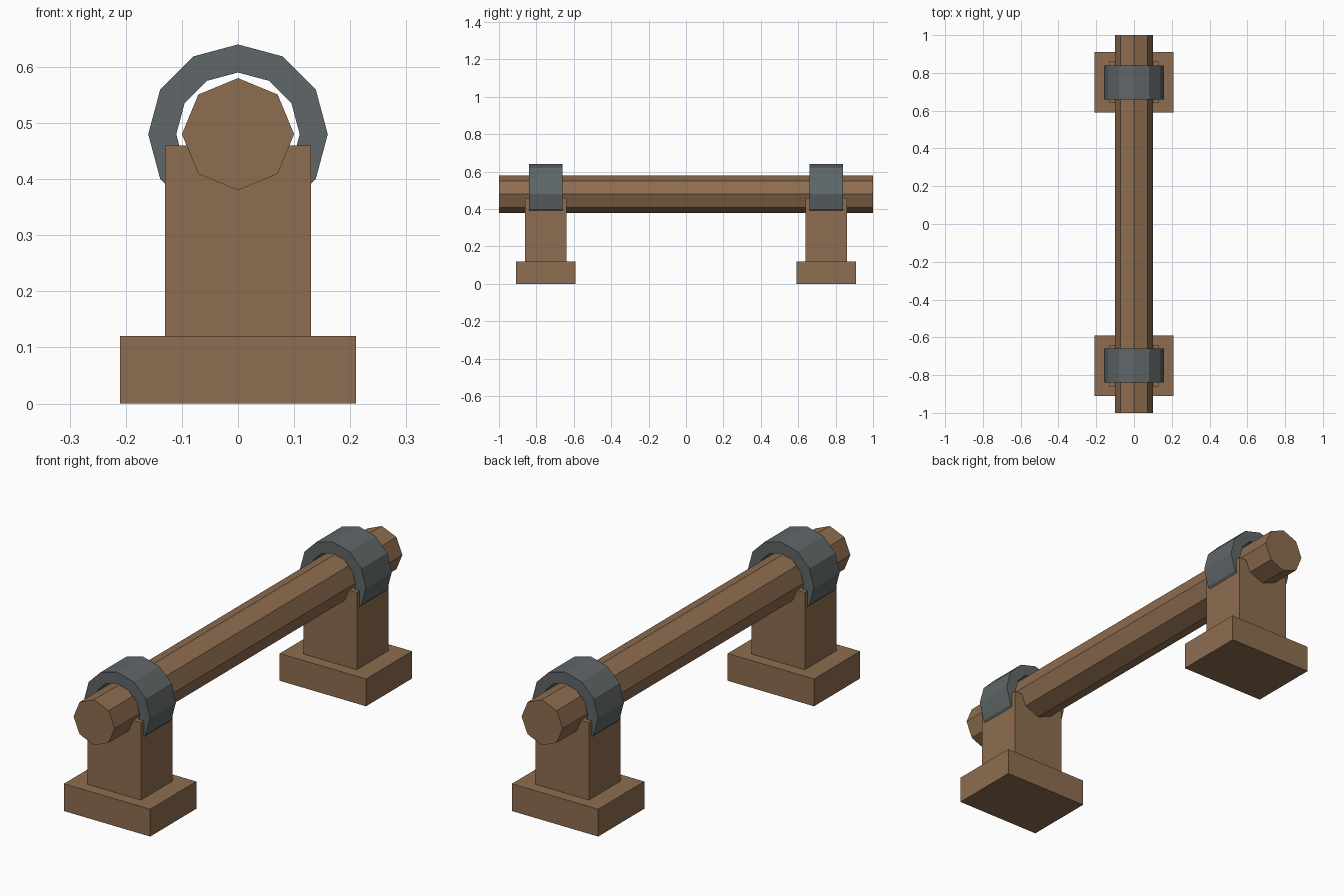
import bpy, bmesh
from math import sin, cos, pi

if "Cube" in bpy.data.objects:
    bpy.data.objects.remove(bpy.data.objects["Cube"])


def material(name, color):
    m = bpy.data.materials.new(name)
    m.diffuse_color = (*color, 1)
    m.use_nodes = True
    m.node_tree.nodes["Principled BSDF"].inputs["Base Color"].default_value = m.diffuse_color
    return m


WOOD = material("wood", (0.27, 0.155, 0.08))
IRON = material("iron", (0.115, 0.135, 0.14))
AXIS_Z = 0.48


def finish(bm, name, mat):
    bmesh.ops.recalc_face_normals(bm, faces=bm.faces)
    me = bpy.data.meshes.new(name)
    bm.to_mesh(me)
    bm.free()
    me.materials.append(mat)
    ob = bpy.data.objects.new(name, me)
    bpy.context.collection.objects.link(ob)
    return ob


def box(name, size, y, z0, z1):
    bm = bmesh.new()
    bmesh.ops.create_cube(bm, size=1)
    for v in bm.verts:
        v.co = (v.co.x * size[0], v.co.y * size[1] + y,
                z0 + (v.co.z + 0.5) * (z1 - z0))
    return finish(bm, name, WOOD)


def loop(bm, radius, sides, y):
    return [bm.verts.new((radius * sin(2 * pi * i / sides), y,
                          AXIS_Z + radius * cos(2 * pi * i / sides)))
            for i in range(sides)]


def bridge(bm, a, b):
    n = len(a)
    for i in range(n):
        j = (i + 1) % n
        bm.faces.new((a[i], a[j], b[j], b[i]))


# Octagonal log
bm = bmesh.new()
front, back = loop(bm, 0.10, 8, -1), loop(bm, 0.10, 8, 1)
bridge(bm, front, back)
bm.faces.new(front)
bm.faces.new(back)
finish(bm, "log_beam", WOOD)

# Two supports: foot block, post and iron band around the log
for side, y in (("front", -0.75), ("back", 0.75)):
    box(side + "_foot", (0.42, 0.32), y, 0, 0.12)
    box(side + "_post", (0.26, 0.22), y, 0.12, 0.46)
    bm = bmesh.new()
    rings = [loop(bm, r, 12, y + dy) for r, dy in
             ((0.16, -0.09), (0.16, 0.09), (0.11, 0.09), (0.11, -0.09))]
    for k in range(4):
        bridge(bm, rings[k], rings[(k + 1) % 4])
    finish(bm, side + "_band", IRON)
